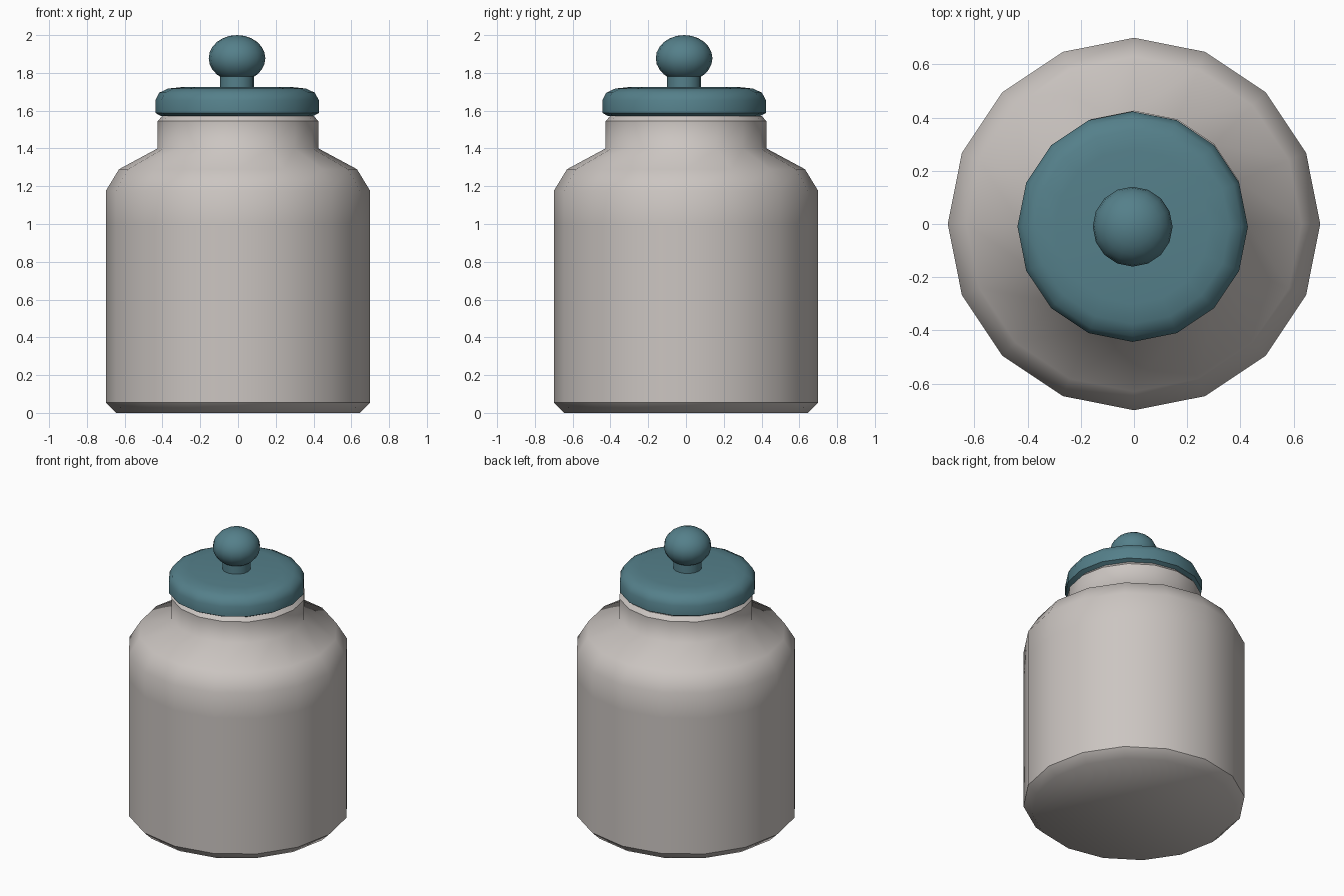
import bpy, bmesh, math

if "Cube" in bpy.data.objects:
    bpy.data.objects.remove(bpy.data.objects["Cube"])


def material(name, rgb):
    m = bpy.data.materials.new(name)
    m.diffuse_color = (*rgb, 1)
    m.use_nodes = True
    m.node_tree.nodes["Principled BSDF"].inputs["Base Color"].default_value = m.diffuse_color
    return m


def lathe(name, profile, centre, mat, sides=16, sharp=()):
    """Revolve (radius, z) points from bottom to top; sharp lists crease rings."""
    bm = bmesh.new()
    rings = []
    for r, z in profile:
        if r == 0:
            rings.append([bm.verts.new((0, 0, z))])
        else:
            rings.append([bm.verts.new((r * math.cos(2 * math.pi * i / sides),
                                        r * math.sin(2 * math.pi * i / sides), z))
                          for i in range(sides)])
    for a, b in zip(rings, rings[1:]):
        for i in range(sides):
            j = (i + 1) % sides
            corners = [a[i], a[j]] if len(a) > 1 else [a[0]]
            corners += [b[j], b[i]] if len(b) > 1 else [b[0]]
            bm.faces.new(corners)
    # flat caps on open ends
    if len(rings[0]) > 1:
        bm.faces.new(rings[0][::-1])
    if len(rings[-1]) > 1:
        bm.faces.new(rings[-1])
    for f in bm.faces:
        f.smooth = True
    for k in sharp:
        for i in range(sides):
            e = bm.edges.get((rings[k][i], rings[k][(i + 1) % sides]))
            e.smooth = False
    bmesh.ops.recalc_face_normals(bm, faces=bm.faces)
    mesh = bpy.data.meshes.new(name)
    bm.to_mesh(mesh)
    bm.free()
    mesh.materials.append(mat)
    ob = bpy.data.objects.new(name, mesh)
    ob.location = (*centre, 0)
    bpy.context.collection.objects.link(ob)
    return ob


stone = material("warm_grey_ceramic", (0.60, 0.56, 0.535))
teal = material("teal_glaze", (0.09, 0.215, 0.255))
lid_centre = (-0.005, -0.01)

# jar body with rounded shoulder, neck and rim
lathe("jar_body",
      [(0.645, 0), (0.70, 0.055), (0.70, 1.0), (0.70, 1.175), (0.63, 1.29),
       (0.426, 1.40), (0.426, 1.545), (0.40, 1.572)],
      (0, 0), stone, sharp=(1, 6, 7))

# lid disc
lathe("lid",
      [(0.405, 1.573), (0.433, 1.588), (0.433, 1.655), (0.412, 1.695),
       (0.365, 1.717), (0.29, 1.725)],
      lid_centre, teal, sharp=(0, 1))

# knob stem
lathe("knob_stem", [(0.09, 1.715), (0.09, 1.81)], lid_centre, teal, sharp=(0, 1))

# flattened ball knob
ball = [(0, 1.755)]
for k in range(1, 12):
    t = math.pi * k / 12
    ball.append((0.15 * math.sin(t), 1.8775 - 0.1225 * math.cos(t)))
ball.append((0, 2.0))
lathe("knob", ball, lid_centre, teal)
